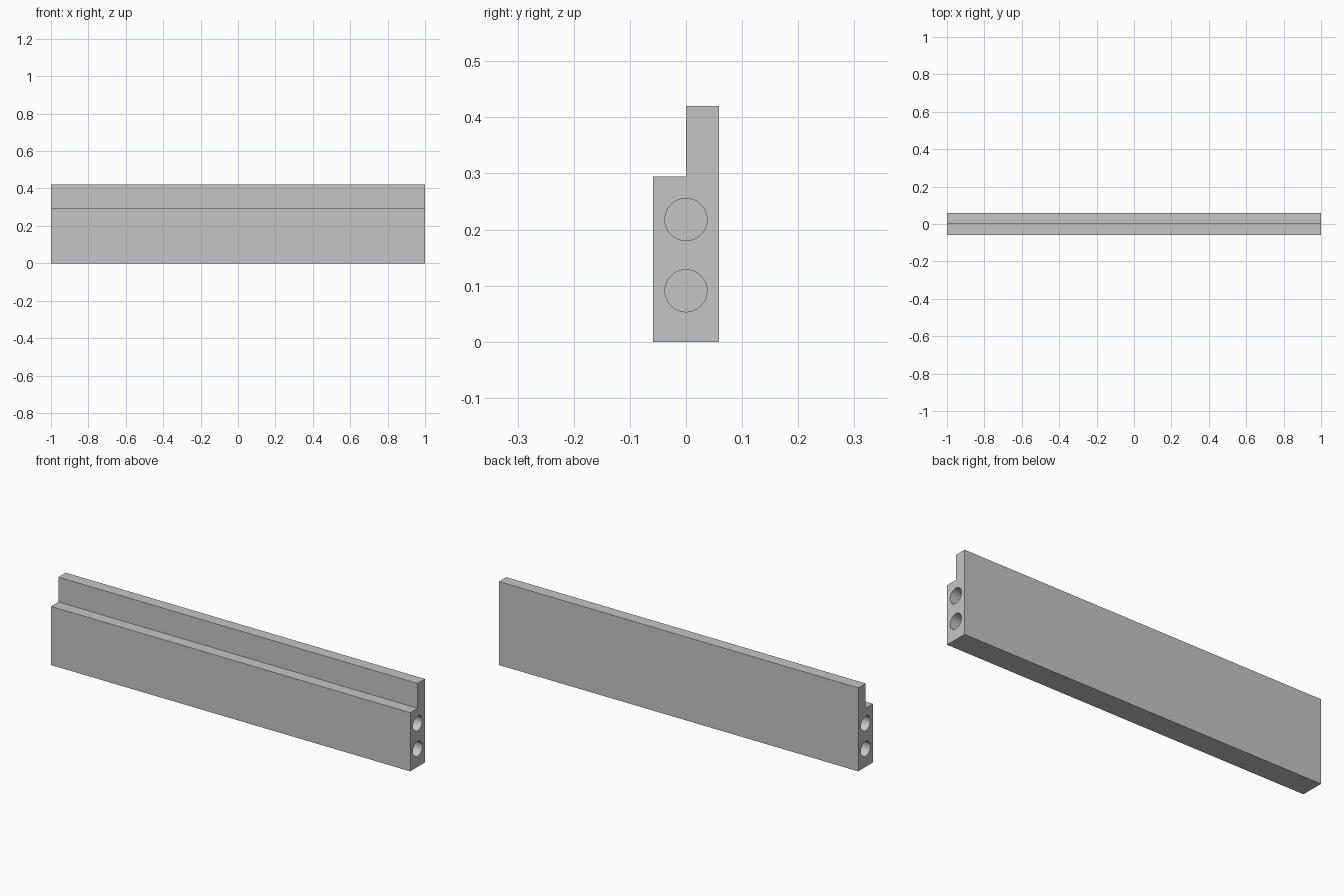
import bpy
import bmesh
from mathutils import Matrix, Vector
from math import pi

cube = bpy.data.objects.get("Cube")
if cube:
    bpy.data.objects.remove(cube, do_unlink=True)

HALF_LENGTH = 1.0
HALF_DEPTH = 0.0585
HEIGHT = 0.42
STEP_HEIGHT = 0.295
HOLE_RADIUS = 0.0375
HOLE_DEPTH = 0.2
HOLE_HEIGHTS = (0.091, 0.218)

grey = bpy.data.materials.new("plain grey")
grey.use_nodes = True
colour = (0.56, 0.56, 0.56, 1)
grey.diffuse_color = colour
grey.node_tree.nodes["Principled BSDF"].inputs["Base Color"].default_value = colour


def add_object(name, bm):
    bmesh.ops.recalc_face_normals(bm, faces=bm.faces)
    mesh = bpy.data.meshes.new(name)
    bm.to_mesh(mesh)
    bm.free()
    mesh.materials.append(grey)
    obj = bpy.data.objects.new(name, mesh)
    bpy.context.collection.objects.link(obj)
    return obj


# Rebated rail: L-shaped profile extruded along its length
profile = [(-HALF_DEPTH, 0), (HALF_DEPTH, 0), (HALF_DEPTH, HEIGHT),
           (0, HEIGHT), (0, STEP_HEIGHT), (-HALF_DEPTH, STEP_HEIGHT)]
bm = bmesh.new()
end = bm.faces.new([bm.verts.new((-HALF_LENGTH, y, z)) for y, z in profile])
extruded = bmesh.ops.extrude_face_region(bm, geom=[end])["geom"]
bmesh.ops.translate(bm, vec=Vector((2 * HALF_LENGTH, 0, 0)),
                    verts=[v for v in extruded if isinstance(v, bmesh.types.BMVert)])
rail = add_object("rebated_rail", bm)

# Blind dowel holes, two in each end
bm = bmesh.new()
for side in (-1, 1):
    for z in HOLE_HEIGHTS:
        place = Matrix.Translation((side * HALF_LENGTH, 0, z)) @ Matrix.Rotation(pi / 2, 4, "Y")
        bmesh.ops.create_cone(bm, cap_ends=True, segments=64, radius1=HOLE_RADIUS,
                              radius2=HOLE_RADIUS, depth=2 * HOLE_DEPTH, matrix=place)
cutter = add_object("dowel_hole_cutter", bm)

bpy.context.view_layer.objects.active = rail
rail.select_set(True)
cut = rail.modifiers.new("dowel holes", "BOOLEAN")
cut.operation = "DIFFERENCE"
cut.solver = "EXACT"
cut.object = cutter
bpy.ops.object.modifier_apply(modifier=cut.name)
bpy.data.objects.remove(cutter, do_unlink=True)

# Smooth hole walls, sharp edges
bpy.ops.object.select_all(action="DESELECT")
rail.select_set(True)
bpy.ops.object.shade_smooth_by_angle(angle=pi / 6)
